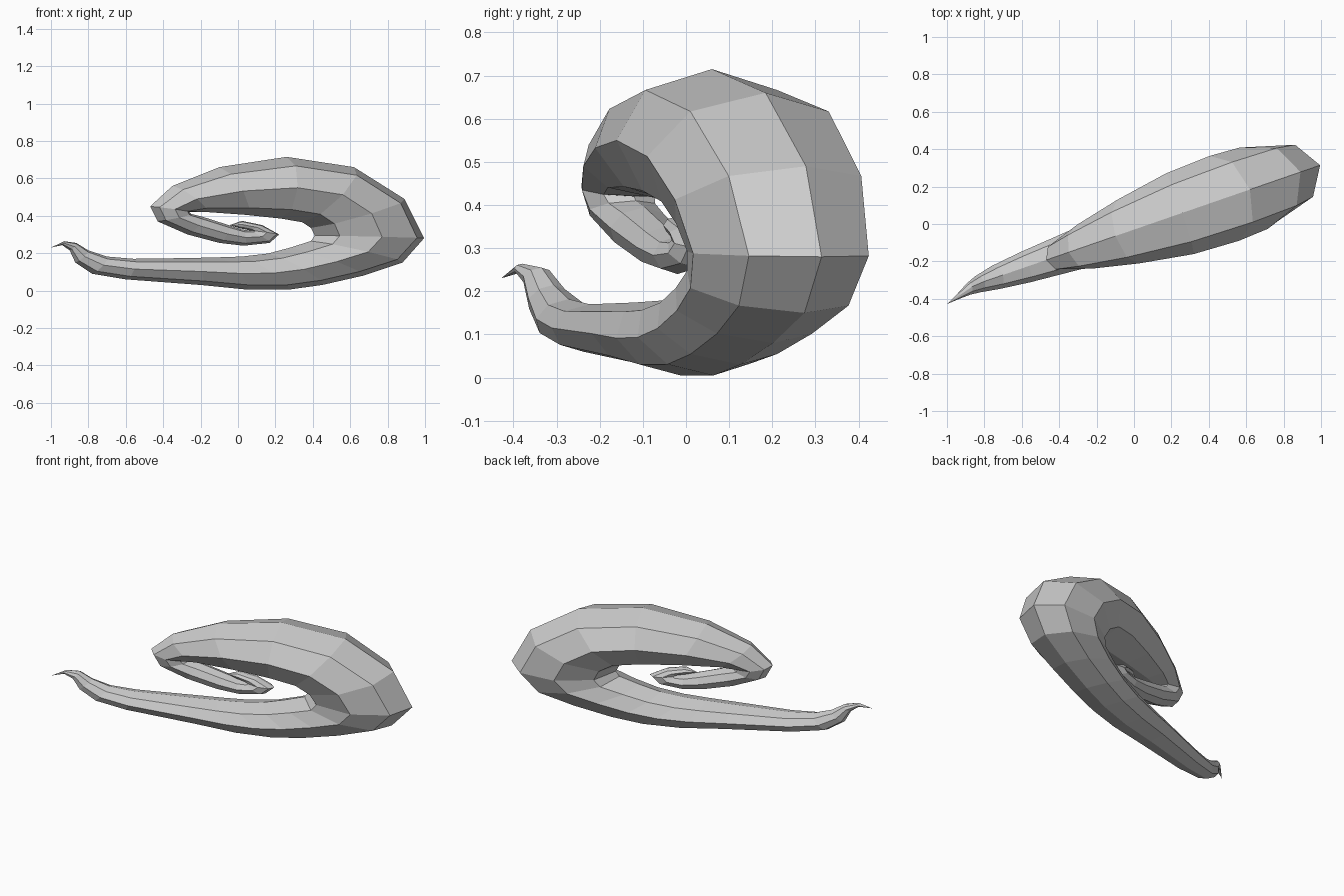
import bpy, bmesh
from math import cos, sin, pi
from mathutils import Vector

SIDES = 8
SIDEWAYS = Vector((-0.327, 0.945, 0))   # normal of the upright plane holding the coil

# Rings along the tentacle: outer edge x, z, inner edge x, z, sideways radius
RINGS = [
    (-.94, .243, -.93, .264, .016), (-.90, .215, -.865, .255, .032),
    (-.87, .15, -.80, .215, .045), (-.78, .09, -.70, .182, .065),
    (-.60, .06, -.56, .170, .085), (-.20, .03, -.26, .174, .115),
    (.05, .005, -.10, .178, .13), (.27, .005, .02, .182, .14),
    (.45, .03, .16, .198, .15), (.67, .08, .28, .23, .165),
    (.88, .15, .39, .265, .19), (.995, .28, .41, .295, .208),
    (.89, .49, .39, .335, .23), (.62, .66, .345, .365, .24),
    (.26, .715, .23, .385, .228), (-.10, .66, .04, .405, .18),
    (-.35, .56, -.17, .42, .125), (-.47, .45, -.26, .42, .09),
    (-.43, .37, -.25, .41, .08), (-.27, .30, -.19, .395, .07),
    (-.10, .255, -.05, .35, .062), (.03, .24, .02, .327, .058),
    (.17, .255, .055, .322, .053), (.22, .30, .06, .322, .048),
    (.13, .35, .05, .325, .042), (.02, .373, .01, .333, .03),
]


def on_plane(x, z):
    """Place a side-profile point on the slanted plane, bending the tail tip aside."""
    return Vector((x, 0.346 * x - 0.03 + 0.35 * min(0, x + 0.85), z))


def add_ring(bm, ring):
    ox, oz, ix, iz, w = ring
    outer, inner = on_plane(ox, oz), on_plane(ix, iz)
    mid, radial = (outer + inner) / 2, (outer - inner) / 2
    return [bm.verts.new(mid + radial * cos(2 * pi * k / SIDES)
                         + SIDEWAYS * w * sin(2 * pi * k / SIDES))
            for k in range(SIDES)]


bm = bmesh.new()
loops = [add_ring(bm, r) for r in RINGS]

# Tapered body
for a, b in zip(loops, loops[1:]):
    for k in range(SIDES):
        j = (k + 1) % SIDES
        bm.faces.new((a[k], a[j], b[j], b[k]))

# Pointed ends
for loop, (x, z) in ((loops[0], (-1.0, .23)), (loops[-1], (-.045, .35))):
    tip = bm.verts.new(on_plane(x, z))
    for k in range(SIDES):
        bm.faces.new((loop[k], loop[(k + 1) % SIDES], tip))

bmesh.ops.recalc_face_normals(bm, faces=bm.faces)
mesh = bpy.data.meshes.new("coiled_tentacle")
bm.to_mesh(mesh)
bm.free()
obj = bpy.data.objects.new("coiled_tentacle", mesh)
bpy.context.collection.objects.link(obj)
